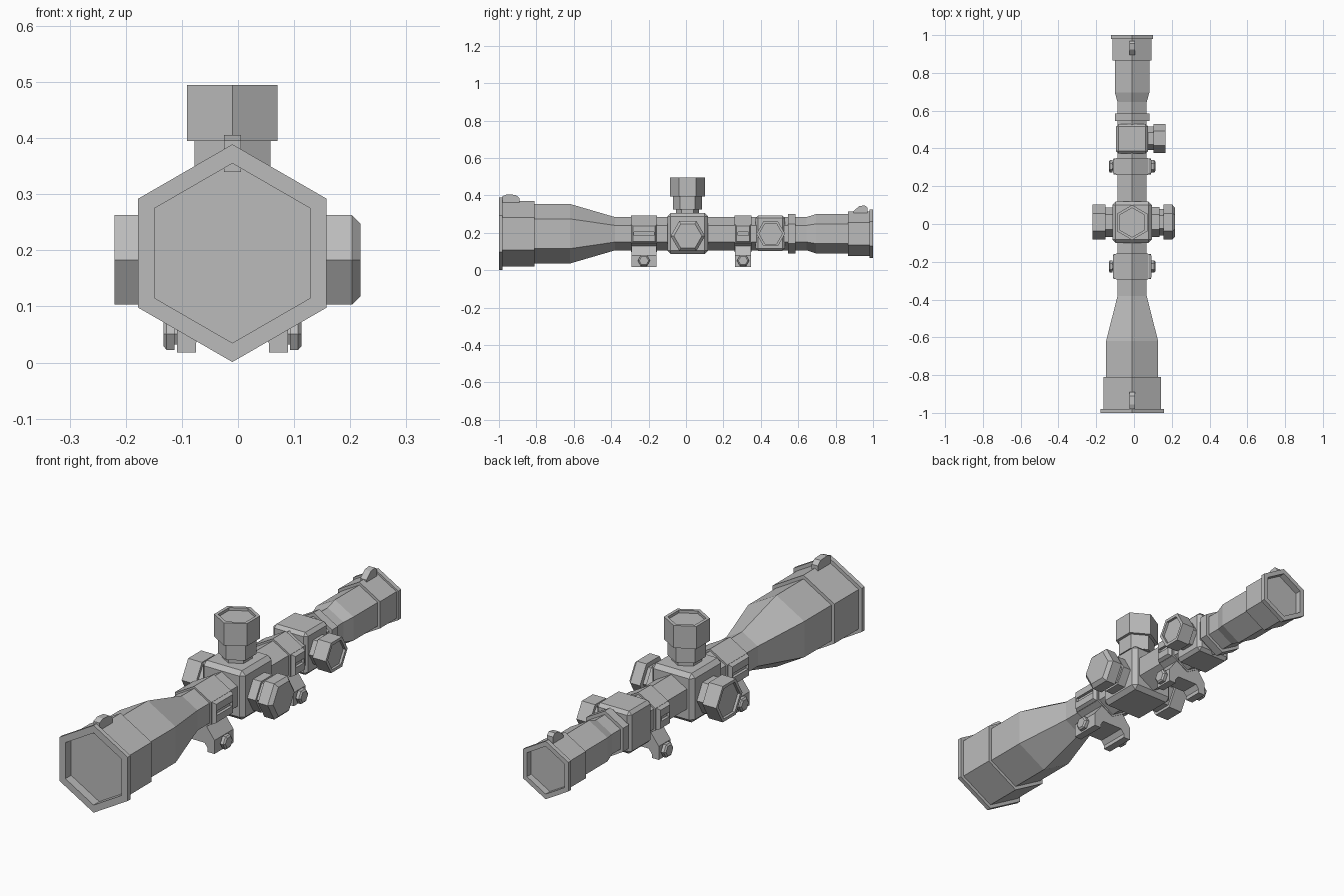
import bpy, bmesh
from math import sin, cos, pi
from mathutils import Vector

if "Cube" in bpy.data.objects:
    bpy.data.objects.remove(bpy.data.objects["Cube"], do_unlink=True)

grey = bpy.data.materials.new("matte grey")
grey.use_nodes = True
grey.diffuse_color = (0.5, 0.5, 0.5, 1)
grey.node_tree.nodes["Principled BSDF"].inputs["Base Color"].default_value = (0.5, 0.5, 0.5, 1)

CX, CZ = -0.01, 0.195      # sight axis


def finish(name, bm):
    bmesh.ops.recalc_face_normals(bm, faces=bm.faces)
    mesh = bpy.data.meshes.new(name)
    bm.to_mesh(mesh)
    bm.free()
    mesh.materials.append(grey)
    obj = bpy.data.objects.new(name, mesh)
    bpy.context.collection.objects.link(obj)
    return obj


def hex_lathe(name, axis, centre, profile):
    """Six-sided turned part: profile is (distance along axis, corner radius)."""
    along = Vector([float(axis == c) for c in "xyz"])
    u = Vector((0, 0, 1)) if axis == "y" else Vector((0, 1, 0))
    v = along.cross(u)
    bm = bmesh.new()
    rings = []
    for t, r in profile:
        rings.append([bm.verts.new(Vector(centre) + along * t +
                                   r * (u * cos(k * pi / 3) + v * sin(k * pi / 3)))
                      for k in range(6)])
    for a, b in zip(rings, rings[1:]):
        for k in range(6):
            j = (k + 1) % 6
            bm.faces.new((a[k], a[j], b[j], b[k]))
    bm.faces.new(rings[0])
    bm.faces.new(rings[-1])
    return finish(name, bm)


def box(name, lo, hi, bevel=0.0):
    bm = bmesh.new()
    bmesh.ops.create_cube(bm, size=1)
    for vert in bm.verts:
        vert.co = [l + (c + 0.5) * (h - l) for c, l, h in zip(vert.co, lo, hi)]
    if bevel:
        bmesh.ops.bevel(bm, geom=bm.edges[:], offset=bevel, segments=1, affect="EDGES")
    return finish(name, bm)


def extrude(name, points, direction):
    """Prism from a flat outline."""
    bm = bmesh.new()
    face = bm.faces.new([bm.verts.new(p) for p in points])
    out = bmesh.ops.extrude_face_region(bm, geom=[face])
    bmesh.ops.translate(bm, vec=direction,
                        verts=[e for e in out["geom"] if isinstance(e, bmesh.types.BMVert)])
    return finish(name, bm)


# Main tube, with recessed lenses at both ends
hex_lathe("main_tube", "y", (CX, 0, CZ), [
    (-0.96, 0.160), (-1, 0.160), (-1, 0.194), (-0.98, 0.194), (-0.98, 0.176),
    (-0.81, 0.176), (-0.81, 0.159), (-0.62, 0.159), (-0.38, 0.089),
    (0.545, 0.089), (0.545, 0.105), (0.585, 0.105), (0.585, 0.089),
    (0.645, 0.089), (0.695, 0.105), (0.865, 0.105), (0.865, 0.119),
    (0.98, 0.119), (0.98, 0.129), (1, 0.129), (1, 0.106), (0.97, 0.106)])

# Lens cover tabs
tabs = {
    "front_tab": [(-0.98, 0.34), (-0.98, 0.396), (-0.955, 0.406), (-0.91, 0.402),
                  (-0.89, 0.385), (-0.89, 0.34)],
    "rear_tab": [(0.895, 0.29), (0.895, 0.315), (0.925, 0.342), (0.955, 0.347),
                 (0.97, 0.335), (0.97, 0.29)]}
for name, outline in tabs.items():
    extrude(name, [(CX - 0.015, y, z) for y, z in outline], (0.03, 0, 0))

# Turret housings
box("turret_housing", (CX - 0.105, -0.1, 0.087), (CX + 0.105, 0.118, 0.305), 0.018)
box("rear_housing", (CX - 0.085, 0.372, 0.103), (CX + 0.085, 0.53, 0.292), 0.014)

# Adjustment knobs
hex_lathe("top_knob", "z", (CX, 0.008, 0), [
    (0.29, 0.062), (0.325, 0.062), (0.325, 0.078), (0.395, 0.078), (0.395, 0.093),
    (0.495, 0.093), (0.495, 0.077), (0.483, 0.077)])
hex_lathe("left_knob", "x", (0, 0.01, 0.183), [
    (0.08, 0.080), (0.135, 0.080), (0.135, 0.070), (0.155, 0.070), (0.155, 0.092),
    (0.203, 0.092), (0.218, 0.075)])
hex_lathe("right_knob", "x", (0, 0.01, 0.183), [
    (-0.08, 0.078), (-0.152, 0.078), (-0.152, 0.092), (-0.22, 0.092),
    (-0.22, 0.077), (-0.208, 0.077)])
hex_lathe("rear_side_knob", "x", (0, 0.453, 0.195), [
    (0.06, 0.062), (0.103, 0.062), (0.103, 0.077), (0.168, 0.077),
    (0.168, 0.062), (0.157, 0.062)])

# Mounting rings with slotted side plates, clamp feet and bolts
half = [(0.05, 0.055), (0.065, 0.035), (0.065, 0.018), (0.099, 0.018),
        (0.099, 0.078), (0.06, 0.13)]
foot = half + [(-x, z) for x, z in reversed(half)]
for label, y0, y1 in (("front", -0.295, -0.155), ("rear", 0.26, 0.35)):
    mid = (y0 + y1) / 2
    hex_lathe(label + "_ring", "y", (CX, 0, CZ), [(y0, 0.098), (y1, 0.098)])
    extrude(label + "_mount_foot", [(CX + x, y0 + 0.003, z) for x, z in foot],
            (0, y1 - y0 - 0.006, 0))
    for side, s in (("left", 1), ("right", -1)):
        # Plate: bevelled box with its outer face inset to a slot
        plate = box(f"{label}_{side}_plate", (CX - 0.09, y0 + 0.004, 0.147),
                    (CX + 0.09, y1 - 0.004, 0.243))
        bm = bmesh.new()
        bm.from_mesh(plate.data)
        outer = max(bm.faces, key=lambda f: f.calc_center_median().x * s)
        for face in bm.faces:
            face.normal_update()
        bmesh.ops.inset_region(bm, faces=[outer], thickness=0.01, depth=0.012)
        bmesh.ops.inset_region(bm, faces=[outer], thickness=0.008)
        slot_z = outer.calc_center_median().z
        for vert in outer.verts:
            vert.co.z = slot_z + (0.01 if vert.co.z > slot_z else -0.01)
        bmesh.ops.inset_region(bm, faces=[outer], thickness=0.0005, depth=-0.012)
        bm.to_mesh(plate.data)
        bm.free()
        hex_lathe(f"{label}_{side}_bolt", "x", (CX, mid, 0.051), [
            (s * 0.07, 0.022), (s * 0.103, 0.022), (s * 0.103, 0.033),
            (s * 0.117, 0.033), (s * 0.123, 0.025)])
